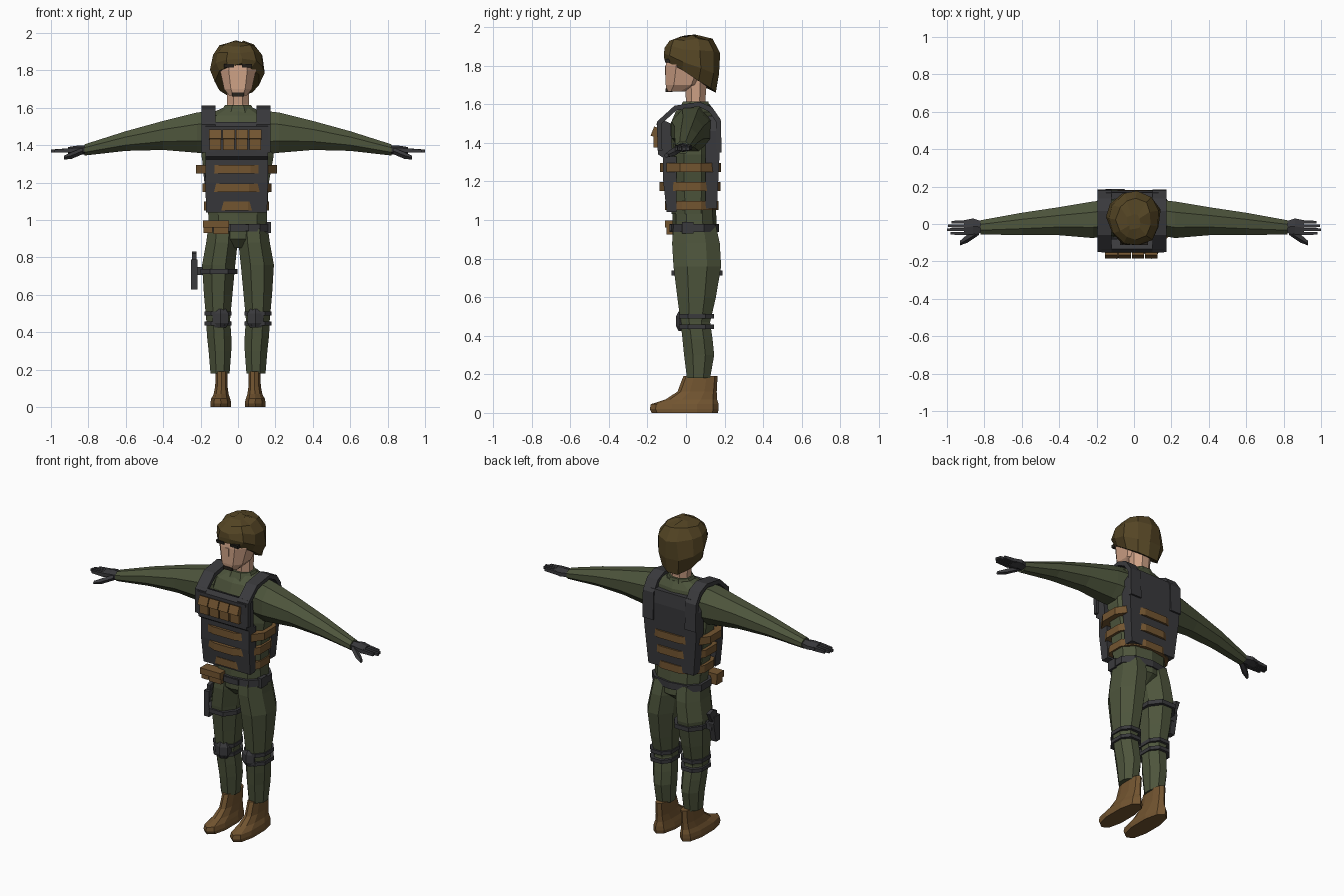
import bpy, bmesh, math, random
random.seed(4)

COLORS = {"green": (.075, .09, .045), "brown": (.17, .09, .03), "dark": (.042, .042, .046),
          "hair": (.09, .06, .018), "skin": (.62, .36, .24), "black": (.02, .016, .012)}
MATS = {}
for key, col in COLORS.items():
    MATS[key] = bpy.data.materials.new(key)
    MATS[key].diffuse_color = (*col, 1)


def make(name, mat, verts, faces):
    bm = bmesh.new()
    vs = [bm.verts.new(v) for v in verts]
    for f in faces:
        bm.faces.new([vs[i] for i in f])
    bmesh.ops.recalc_face_normals(bm, faces=bm.faces)
    me = bpy.data.meshes.new(name)
    bm.to_mesh(me)
    bm.free()
    me.materials.append(MATS[mat])
    ob = bpy.data.objects.new(name, me)
    bpy.context.collection.objects.link(ob)
    return ob


def loft(name, mat, rings, n=8, axis="z", side=1, e=1.0, jitter=0):
    """Rings are (position, a0, a1, b0, b1[, slope]); a, b = x, y on axis z, or y, z on axis x."""
    verts = []
    for r in rings:
        p, a0, a1, b0, b1 = r[:5]
        slope = r[5] if len(r) > 5 else 0
        for i in range(n):
            t = 2 * math.pi * (i + .5) / n
            c, s = (math.copysign((abs(q) / math.cos(math.pi / n)) ** e, q)
                    for q in (math.cos(t), math.sin(t)))
            a, b = (a0 + a1) / 2 + c * (a1 - a0) / 2, (b0 + b1) / 2 + s * (b1 - b0) / 2
            h = p + slope * (b - (b0 + b1) / 2)
            v = (a, b, h) if axis == "z" else (h, a, b)
            v = [q + random.uniform(-jitter, jitter) for q in v]
            verts.append((v[0] * side, v[1], v[2]))
    faces = [(k * n + i, k * n + (i + 1) % n, (k + 1) * n + (i + 1) % n, (k + 1) * n + i)
             for k in range(len(rings) - 1) for i in range(n)]
    last = (len(rings) - 1) * n
    faces += [list(range(n)), list(range(last, last + n))]
    return make(name, mat, verts, faces)


def box(name, mat, x0, x1, y0, y1, z0, z1, side=1):
    return loft(name, mat, [(z0, x0, x1, y0, y1), (z1, x0, x1, y0, y1)], 4, side=side)


def band(name, mat, x0, x1, y0, y1, z0, z1, side=1, n=8):
    return loft(name, mat, [(z0, x0, x1, y0, y1), (z1, x0, x1, y0, y1)], n, side=side, e=.8)


def prism(name, mat, pts, x0, x1):
    n = len(pts)
    verts = [(x, y, z) for x in (x0, x1) for y, z in pts]
    faces = [(i, (i + 1) % n, n + (i + 1) % n, n + i) for i in range(n)]
    return make(name, mat, verts, faces + [list(range(n)), list(range(n, 2 * n))])


# Shirt, collar and hips
loft("shirt", "green", [(1.03, -.16, .155, -.07, .145), (1.2, -.17, .165, -.08, .15),
     (1.34, -.195, .19, -.08, .15), (1.5, -.19, .185, -.075, .15), (1.56, -.17, .165, -.05, .14),
     (1.6, -.08, .08, -.01, .12)], 10, e=.85)
loft("collar", "green", [(1.56, -.1, .1, -.04, .13), (1.615, -.07, .07, -.015, .115)])
loft("hips", "green", [(.85, -.06, .06, -.02, .1), (.9, -.15, .15, -.065, .16),
     (.97, -.155, .155, -.065, .155), (1.06, -.16, .155, -.065, .15)], 10, e=.85)

for s, tag in ((1, "left"), (-1, "right")):
    # Arms
    loft(tag + "_sleeve", "green", [(.13, -.06, .13, 1.35, 1.585), (.22, -.075, .12, 1.36, 1.575),
         (.4, -.06, .09, 1.375, 1.53), (.6, -.06, .06, 1.37, 1.475),
         (.82, -.055, .02, 1.345, 1.405)], 8, "x", s)
    # Gloved hands
    loft(tag + "_palm", "dark", [(.8, -.045, .01, 1.355, 1.395), (.86, -.055, .03, 1.355, 1.395),
         (.91, -.06, .02, 1.358, 1.388)], 6, "x", s)
    for i, tip in enumerate((.975, .995, 1.0, .98)):
        y = .01 - i * .02
        loft(f"{tag}_finger_{i + 1}", "dark", [(.89, y - .009, y + .009, 1.36, 1.385),
             (tip, y - .007, y + .007, 1.361, 1.377)], 4, "x", s)
    loft(tag + "_thumb", "dark", [(.83, -.055, -.02, 1.355, 1.385), (.89, -.095, -.055, 1.33, 1.36),
         (.93, -.112, -.09, 1.325, 1.343)], 5, "x", s)
    # Trouser legs
    loft(tag + "_trouser_leg", "green", [(.18, .045, .147, .005, .125), (.3, .036, .157, -.01, .146),
         (.38, .036, .166, -.018, .138), (.47, .042, .17, -.028, .125),
         (.6, .03, .182, -.045, .155), (.76, .015, .192, -.065, .182),
         (.88, .002, .17, -.072, .175), (.97, 0, .158, -.065, .155)], 8, side=s)
    # Boots
    loft(tag + "_boot", "brown", [(0, .038, .148, -.17, .158), (.02, .036, .148, -.18, .162),
         (.045, .042, .143, -.175, .162), (.07, .05, .13, -.1, .155), (.11, .056, .122, -.04, .155),
         (.19, .056, .12, -.01, .16)], 10, side=s, e=.85)
    # Knee straps and pads
    for z in (.436, .49):
        band(tag + "_knee_strap", "dark", .034, .18, -.036, .146, z, z + .022, s)
    loft(tag + "_knee_pad", "dark", [(.425, .065, .125, -.035, .02), (.45, .05, .135, -.046, .02),
         (.5, .05, .135, -.046, .02), (.525, .065, .125, -.035, .02)], 6, side=s)

# Vest plates
loft("front_vest_panel", "dark", [(1.04, -.17, .155, -.1, -.05), (1.2, -.175, .16, -.118, -.05),
     (1.33, -.175, .16, -.12, -.05)], 4)
loft("back_vest_panel", "dark", [(1.06, -.165, .15, .1, .16), (1.3, -.19, .17, .1, .172),
     (1.46, -.195, .175, .1, .178), (1.54, -.15, .13, .1, .168)], 4)
prism("chest_rig", "dark", [(-.115, 1.32), (-.145, 1.34), (-.152, 1.5), (-.135, 1.525),
      (-.08, 1.5), (-.07, 1.32)], -.175, .16)

# Shoulder straps, swept over the shoulders
outer = [(-.148, 1.36), (-.15, 1.51), (-.06, 1.592), (.07, 1.612), (.135, 1.585), (.18, 1.52), (.185, 1.35)]
inner = [(.16, 1.35), (.155, 1.51), (.12, 1.56), (.065, 1.588), (-.05, 1.568), (-.125, 1.5), (-.123, 1.36)]
for tag, x0, x1 in (("right", -.195, -.12), ("left", .1, .175)):
    prism(tag + "_shoulder_strap", "dark", outer + inner, x0, x1)

# Vest webbing bands
for i, (z, x0, x1, y0, y1) in enumerate(((1.052, -.182, .167, -.11, .168),
                                         (1.15, -.19, .178, -.138, .178),
                                         (1.248, -.225, .208, -.135, .182))):
    band(f"vest_band_{i + 1}", "brown", x0, x1, y0, y1, z, z + .046, n=12)

# Chest magazine pouches with peaked flaps
for i in range(4):
    x = -.152 + i * .071
    box(f"magazine_pouch_{i + 1}", "brown", x, x + .062, -.168, -.14, 1.375, 1.46)
    prism(f"magazine_flap_{i + 1}", "brown", [(-.14, 1.43), (-.184, 1.435), (-.165, 1.485), (-.14, 1.475)],
          x - .002, x + .064)

# Belt and its pouches
band("belt", "dark", -.172, .172, -.08, .165, .938, .98, n=10)
box("belt_buckle", "dark", -.04, .06, -.086, -.05, .942, .976)
for i, (x0, x1, z0) in enumerate(((-.185, -.137, .93), (-.132, -.05, .925))):
    box(f"belt_pouch_{i + 1}", "brown", x0, x1, -.1, -.04, z0, .985)
    box(f"belt_pouch_flap_{i + 1}", "brown", x0 - .003, x1 + .003, -.11, -.04, .96, .998)
box("left_belt_pouch", "dark", .15, .176, -.02, .04, .93, .99)

# Thigh holster and strap
band("thigh_strap", "dark", .003, .2, -.074, .188, .712, .738, -1)
box("holster_mount", "dark", -.235, -.185, .03, .08, .705, .75)
prism("holster", "dark", [(.02, .63), (.06, .63), (.085, .75), (.075, .79), (.02, .79)], -.252, -.216)
prism("pistol_grip", "dark", [(.04, .77), (.085, .76), (.115, .82), (.075, .833), (.04, .82)], -.245, -.222)

# Head
loft("neck", "skin", [(1.56, -.07, .07, -.005, .115), (1.62, -.058, .058, 0, .1),
     (1.74, -.062, .062, -.01, .11)])
loft("face", "skin", [(1.665, -.046, .046, -.1, -.01), (1.7, -.074, .074, -.105, .07),
     (1.8, -.096, .096, -.105, .12), (1.9, -.09, .09, -.09, .12)], 8, e=.75)
box("nose", "skin", -.012, .012, -.11, -.08, 1.75, 1.8)
box("beard", "black", -.032, .032, -.106, -.07, 1.662, 1.682)
for s, tag in ((1, "left"), (-1, "right")):
    prism(tag + "_eye", "black", [(-.108, 1.815), (-.112, 1.835), (-.06, 1.835), (-.06, 1.815)],
          *sorted((s * .022, s * .075)))

# Choppy hair
loft("hair", "hair", [(1.745, -.112, .112, -.108, .15, -.65), (1.81, -.138, .138, -.108, .17, -.4),
     (1.885, -.13, .13, -.112, .168, -.1), (1.935, -.09, .09, -.08, .135),
     (1.955, -.035, .035, -.03, .05)], 11, jitter=.008)
